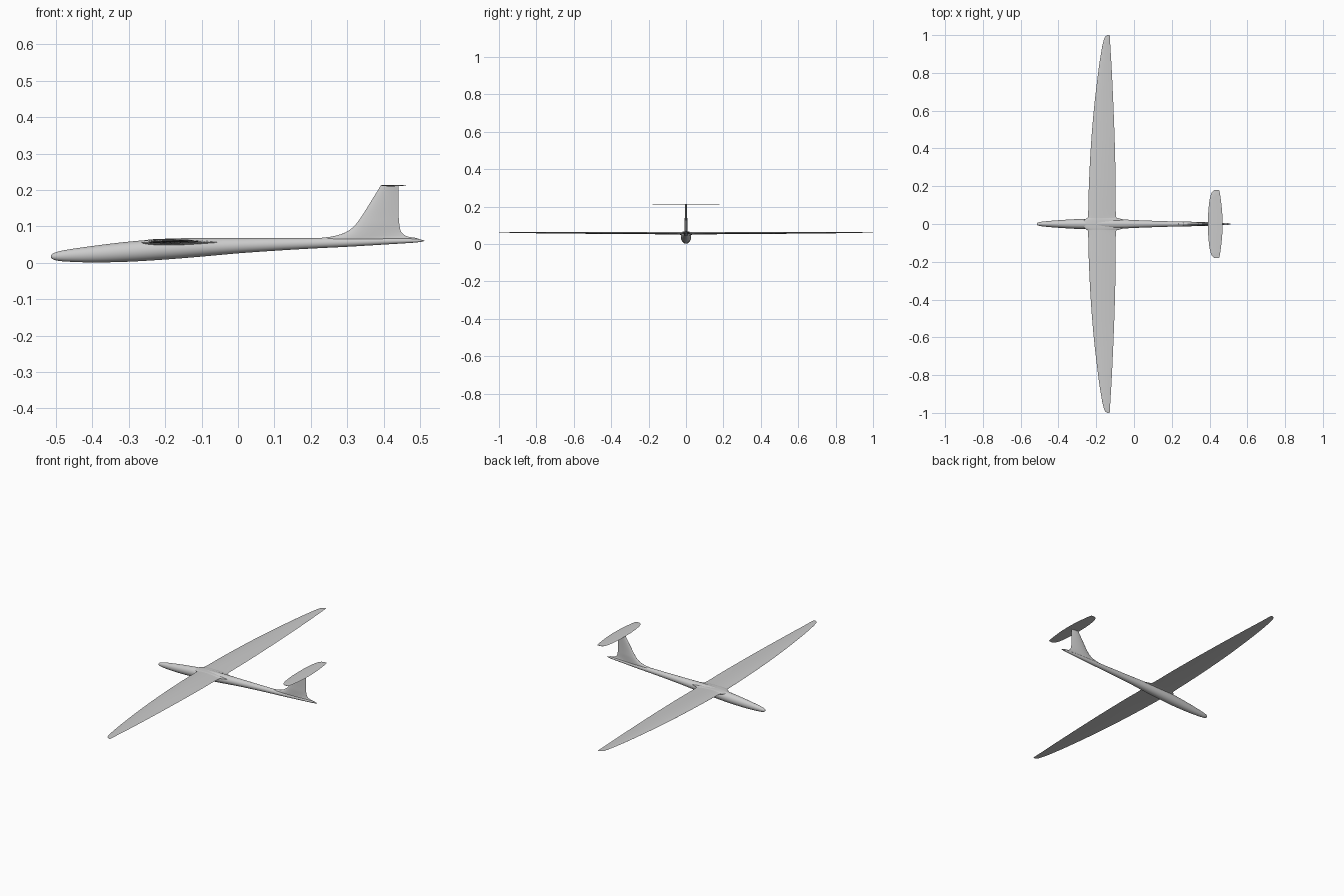
import bpy
from math import sin, cos, pi, sqrt

cube = bpy.data.objects.get("Cube")
if cube:
    bpy.data.objects.remove(cube)

# Single gel-coat colour
paint = bpy.data.materials.new("light grey")
paint.use_nodes = True
GREY = (0.6, 0.6, 0.6, 1)
paint.diffuse_color = GREY
paint.node_tree.nodes["Principled BSDF"].inputs["Base Color"].default_value = GREY


def refine(rows, steps):
    """Smooth the stations with Catmull-Rom interpolation."""
    out = []
    for i in range(len(rows) - 1):
        a, b, c, d = (rows[max(0, min(len(rows) - 1, i + k))] for k in (-1, 0, 1, 2))
        for s in range(steps):
            t = s / steps
            out.append([q + t / 2 * (r - p + t * (2*p - 5*q + 4*r - w + t * (3*(q - r) + w - p)))
                        for p, q, r, w in zip(a, b, c, d)])
    return out + [list(rows[-1])]


def loft(name, rings):
    """Skin closed rings of equal size and cap both ends."""
    n = len(rings[0])
    verts = [p for ring in rings for p in ring]
    faces = [(r*n + i, r*n + (i + 1) % n, (r + 1)*n + (i + 1) % n, (r + 1)*n + i)
             for r in range(len(rings) - 1) for i in range(n)]
    faces += [tuple(reversed(range(n))), tuple(range(len(verts) - n, len(verts)))]
    mesh = bpy.data.meshes.new(name)
    mesh.from_pydata(verts, [], faces)
    mesh.materials.append(paint)
    obj = bpy.data.objects.new(name, mesh)
    bpy.context.collection.objects.link(obj)
    bpy.ops.object.select_all(action='DESELECT')
    obj.select_set(True)
    bpy.context.view_layer.objects.active = obj
    bpy.ops.object.mode_set(mode='EDIT')
    bpy.ops.mesh.select_all(action='SELECT')
    bpy.ops.mesh.normals_make_consistent(inside=False)
    bpy.ops.object.mode_set(mode='OBJECT')
    bpy.ops.object.shade_smooth_by_angle(angle=0.7)
    return obj


def foil(lead, trail, up, down, n=14):
    """Aerofoil outline as (chord position, offset) pairs."""
    pts = []
    for i in range(2 * n):
        a = pi * i / n
        s = (1 - cos(a)) / 2
        h = 2.6 * sqrt(s) * (1 - s)
        pts.append((lead + s * (trail - lead), h * (up if i <= n else -down)))
    return pts


def span_surface(name, stations, steps):
    """Mirrored wing: stations hold y, leading x, trailing x, z, up, down."""
    half = refine(stations, steps)
    full = [[-r[0]] + r[1:] for r in reversed(half[1:])] + half
    return loft(name, [[(x, y, z + h) for x, h in foil(a, b, u, d)]
                       for y, a, b, z, u, d in full])


# Fuselage: x, bottom z, top z, half width
body = refine([
    (-.514, .016, .020, .002), (-.507, .009, .026, .008), (-.48, .004, .034, .013),
    (-.40, .001, .046, .020), (-.30, .003, .058, .026), (-.20, .009, .066, .028),
    (-.10, .017, .068, .026), (0, .026, .068, .021), (.10, .033, .068, .017),
    (.20, .039, .068, .014), (.30, .044, .068, .012), (.40, .050, .068, .009),
    (.48, .055, .066, .006), (.505, .058, .063, .003), (.512, .060, .061, .001)], 5)
loft("fuselage", [[(x, w * cos(2*pi*i/32), (lo + hi)/2 + (hi - lo)/2 * sin(2*pi*i/32))
                   for i in range(32)] for x, lo, hi, w in body])

# Main wing, flaring into the fuselage at the root
span_surface("main_wing", [
    (0, -.27, -.04, .056, .010, .008), (.022, -.262, -.055, .056, .009, .008),
    (.032, -.249, -.083, .056, .008, .007), (.05, -.243, -.096, .056, .008, .006),
    (.2, -.239, -.097, .057, .008, .005), (.4, -.229, -.101, .058, .007, .005),
    (.6, -.213, -.108, .059, .005, .004), (.8, -.190, -.117, .060, .004, .003),
    (.92, -.172, -.124, .061, .003, .002), (.975, -.160, -.127, .062, .002, .001),
    (.993, -.151, -.128, .062, .001, .001), (1, -.138, -.129, .062, .001, .001)], 4)

# Tailplane on top of the fin
span_surface("tailplane", [
    (0, .392, .469, .212, .002, .002), (.06, .393, .467, .212, .002, .002),
    (.12, .399, .461, .212, .002, .002), (.155, .407, .456, .212, .002, .001),
    (.172, .416, .453, .212, .001, .001), (.179, .428, .451, .212, .001, .001)], 4)

# Fin with curved fillets: z, leading x, trailing x, half thickness
fin = refine([
    (.060, .190, .506, .007), (.068, .225, .490, .008), (.072, .257, .466, .008),
    (.080, .287, .452, .008), (.090, .306, .446, .008), (.105, .323, .443, .008),
    (.130, .341, .441, .007), (.170, .366, .441, .006), (.212, .392, .441, .005)], 4)
loft("fin", [[(x, h, z) for x, h in foil(a, b, t, t)] for z, a, b, t in fin])
